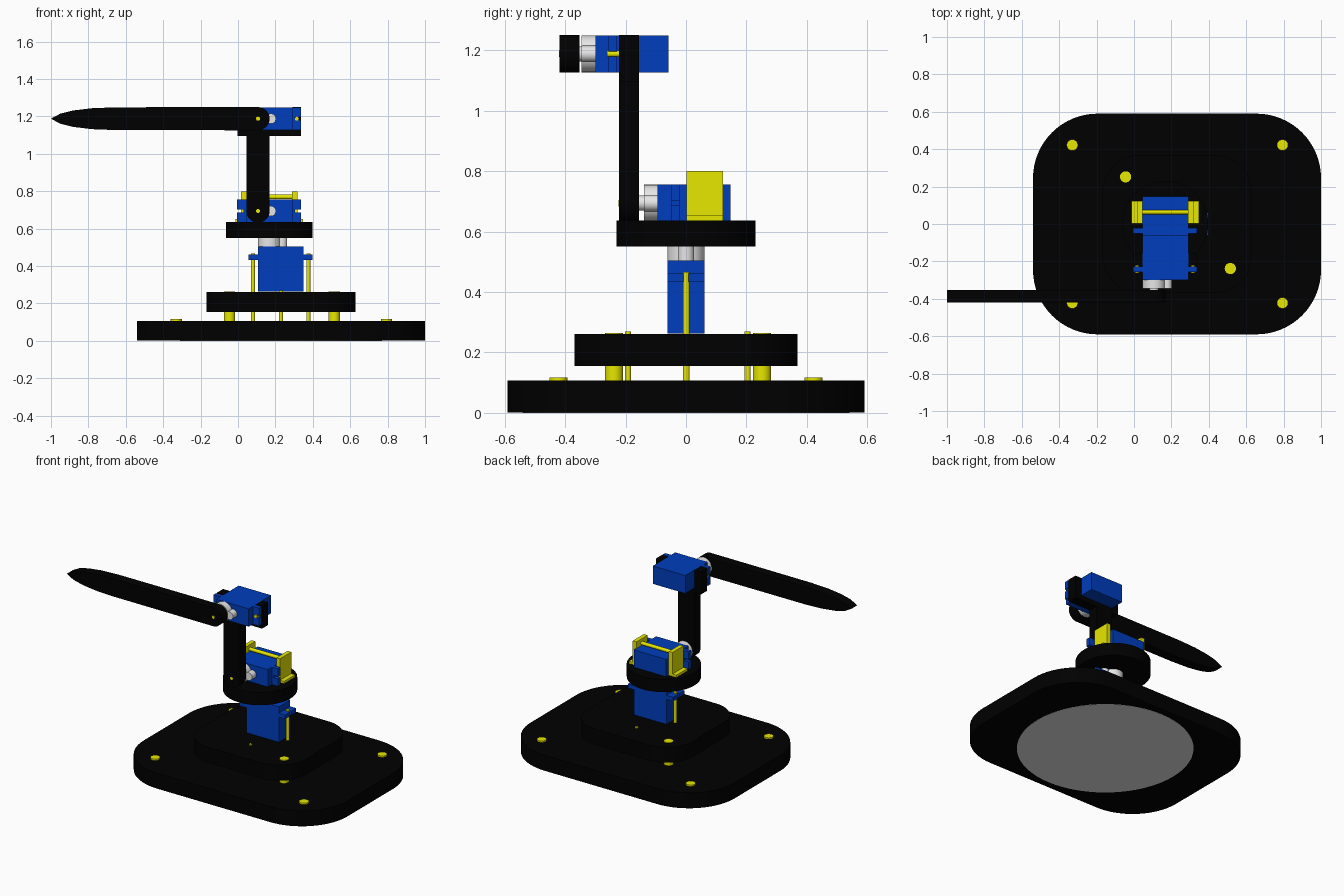
import bpy, bmesh, math
from mathutils import Matrix, Vector

if "Cube" in bpy.data.objects:
    bpy.data.objects.remove(bpy.data.objects["Cube"], do_unlink=True)


def material(name, r, g, b):
    m = bpy.data.materials.new(name)
    m.use_nodes = True
    m.diffuse_color = (r, g, b, 1)
    m.node_tree.nodes["Principled BSDF"].inputs["Base Color"].default_value = (r, g, b, 1)
    return m


BLACK = material("black plastic", 0, 0, 0)
BLUE = material("servo blue", 0, 0.047, 0.51)
YELLOW = material("brass yellow", 0.8, 0.8, 0)
WHITE = material("white nylon", 0.8, 0.8, 0.8)

# Local z points up, or out of the front (-y) with local y pointing up
UP = Matrix.Identity(4)
FRONT = Matrix.Rotation(math.pi / 2, 4, "X")
SIDE = Matrix.Rotation(math.pi / 2, 4, "Y")


def prism(name, pts, lo, hi, mat, frame=UP):
    """Extrude a 2D outline from lo to hi along the local z of a frame."""
    bm = bmesh.new()
    face = bm.faces.new([bm.verts.new((x, y, lo)) for x, y in pts])
    ext = bmesh.ops.extrude_face_region(bm, geom=[face])["geom"]
    bmesh.ops.translate(bm, vec=(0, 0, hi - lo),
                        verts=[v for v in ext if isinstance(v, bmesh.types.BMVert)])
    bmesh.ops.transform(bm, matrix=frame, verts=bm.verts)
    bmesh.ops.recalc_face_normals(bm, faces=bm.faces)
    me = bpy.data.meshes.new(name)
    bm.to_mesh(me)
    bm.free()
    me.materials.append(mat)
    ob = bpy.data.objects.new(name, me)
    bpy.context.collection.objects.link(ob)
    bpy.ops.object.select_all(action="DESELECT")
    ob.select_set(True)
    bpy.context.view_layer.objects.active = ob
    bpy.ops.object.shade_smooth_by_angle(angle=math.radians(30))


def arc(cx, cy, r, a, b, n=16):
    return [(cx + r * math.cos(math.radians(a + (b - a) * i / n)),
             cy + r * math.sin(math.radians(a + (b - a) * i / n))) for i in range(n + 1)]


def rod(name, x, y, r, lo, hi, mat, frame=UP, n=32):
    prism(name, arc(x, y, r, 0, 360, n)[:-1], lo, hi, mat, frame)


def rect(x0, x1, y0, y1):
    return [(x0, y0), (x1, y0), (x1, y1), (x0, y1)]


def rounded(cx, hx, hy, r):
    pts = []
    for k, (sx, sy) in enumerate([(1, 1), (-1, 1), (-1, -1), (1, -1)]):
        pts += arc(cx + sx * (hx - r), sy * (hy - r), r, 90 * k, 90 * k + 90)
    return pts


def servo(label, origin, frame):
    """Servo with its output shaft at the origin, pointing along local z."""
    f = Matrix.Translation(Vector(origin)) @ frame
    prism(label + "_servo_body", rect(-0.061, 0.184, -0.061, 0.061), -0.242, 0, BLUE, f)
    # Mounting flange, notched at both ends
    w, s = 0.061, 0.008
    outline = [(-0.112, -w), (0.23, -w), (0.23, -s), (0.197, -s), (0.197, s), (0.23, s),
               (0.23, w), (-0.112, w), (-0.112, s), (-0.077, s), (-0.077, -s), (-0.112, -s)]
    prism(label + "_servo_flange", outline, -0.072, -0.044, BLUE, f)
    rod(label + "_servo_gearbox", 0, 0, 0.061, 0, 0.045, WHITE, f)
    rod(label + "_servo_idler", 0.069, 0, 0.027, 0, 0.045, WHITE, f)
    rod(label + "_servo_shaft", 0, 0, 0.025, 0.045, 0.065, WHITE, f)


# Base and its pad
CX = 0.23
prism("base_plate", rounded(CX, 0.77, 0.59, 0.345), 0.001, 0.107, BLACK)
rod("base_pad", CX, 0, 0.541, 0, 0.01, WHITE, n=64)
for sx in (-1, 1):
    for sy in (-1, 1):
        rod("base_bolt", CX + 0.002 + sx * 0.562, sy * 0.422, 0.03, 0.1, 0.117, YELLOW)

# Middle plate on spacers
prism("middle_plate", rounded(CX, 0.398, 0.369, 0.2), 0.155, 0.261, BLACK)
for s in (-1, 1):
    rod("plate_spacer", CX + 0.005 + s * 0.28, 0.007 - s * 0.245, 0.03, 0.1, 0.265, YELLOW)
    rod("plate_screw", CX, 0.006 + s * 0.198, 0.01, 0.1, 0.269, YELLOW)
    rod("servo_mount_rod", 0.228 + s * 0.148, 0.001, 0.011, 0.1, 0.467, YELLOW)

# Turning base
servo("turn", (0.167, 0, 0.505), UP)
rod("turntable", 0.167, 0, 0.23, 0.55, 0.637, BLACK, n=64)

# Shoulder servo held by two angle brackets and a tie rod
SX, SZ, EZ = 0.107, 0.694, 1.188
servo("shoulder", (SX, -0.094, SZ), FRONT)
for s in (-1, 1):
    angle = [(0.167 + s * dx, z) for dx, z in
             [(0.122, 0.637), (0.18, 0.637), (0.18, 0.653), (0.15, 0.653),
              (0.15, 0.8), (0.122, 0.8)]]
    prism("angle_bracket", angle, -0.122, -0.002, YELLOW, FRONT)
rod("tie_rod", -0.77, 0.064, 0.012, 0.02, 0.314, YELLOW, SIDE)

# Lower arm: rounded foot, straight column and a forked top around the elbow servo
fork = arc(SX, SZ, 0.062, 180, 360) + [
    (0.169, 1.096), (0.337, 1.096), (0.337, 1.25), (0.291, 1.25), (0.291, 1.127),
    (0.046, 1.127), (0.046, 1.25), (-0.004, 1.25), (-0.004, 1.096), (0.045, 1.096)]
prism("lower_arm", fork, 0.155, 0.222, BLACK, FRONT)
rod("shoulder_screw", SX, SZ, 0.011, 0.2, 0.223, YELLOW, FRONT)

# Elbow servo and its flange bolts
servo("elbow", (SX, -0.3, EZ), FRONT)
for x in (SX - 0.09, SX + 0.208):
    rod("flange_bolt", x, EZ, 0.011, 0.2, 0.261, YELLOW, FRONT)

# Upper arm: rounded pivot end tapering to a point
taper = [(-0.65, 0.061), (-0.78, 0.056), (-0.88, 0.044), (-0.95, 0.027), (-1.0, 0)]
blade = arc(SX, EZ, 0.062, -90, 90)
blade += [(x, EZ + h) for x, h in taper] + [(x, EZ - h) for x, h in taper[-2::-1]]
prism("upper_arm", blade, 0.352, 0.419, BLACK, FRONT)
rod("elbow_screw", SX, EZ, 0.011, 0.4, 0.42, YELLOW, FRONT)
